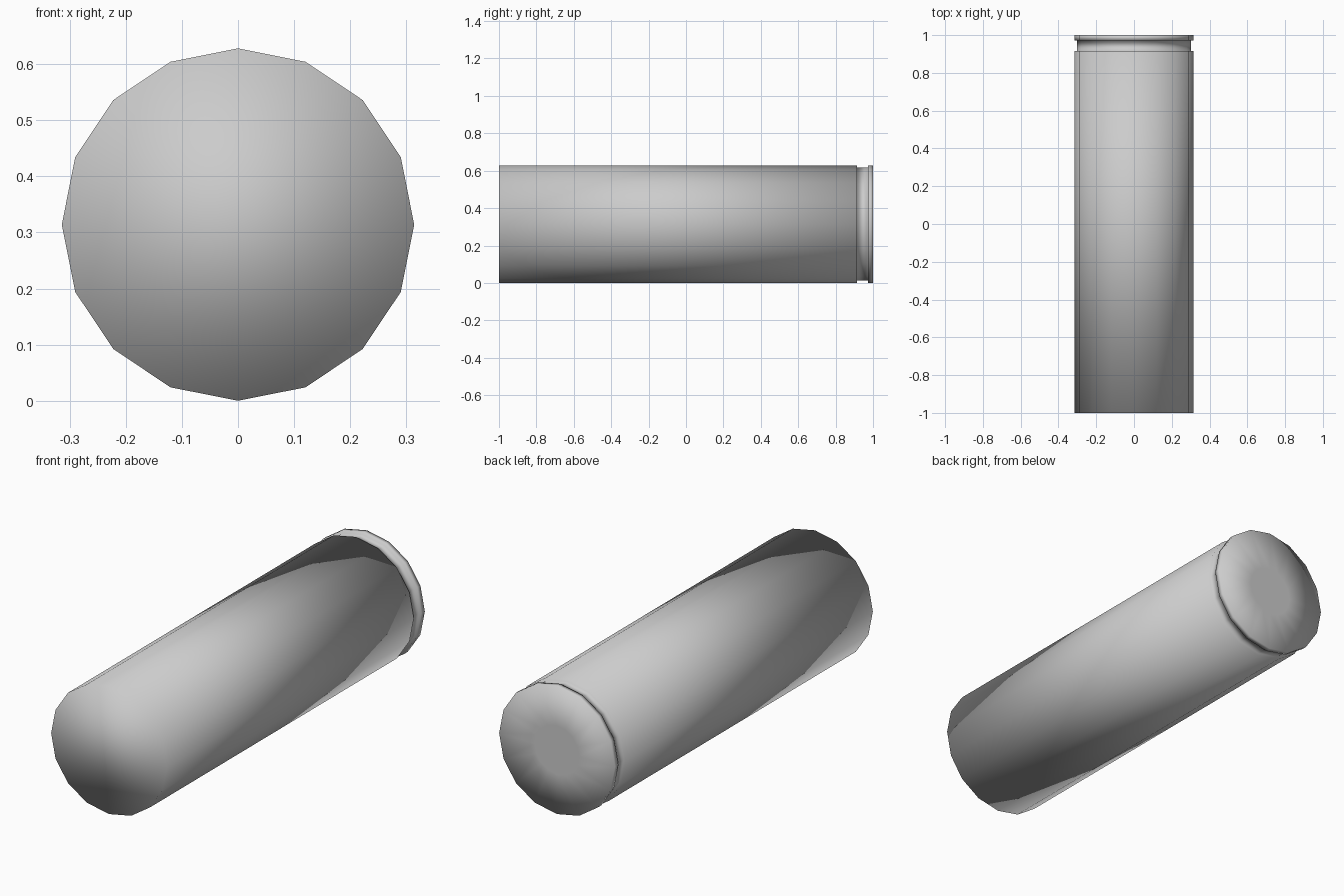
import bpy, bmesh
from math import sin, cos, pi

cube = bpy.data.objects.get("Cube")
if cube:
    bpy.data.objects.remove(cube, do_unlink=True)

SIDES = 16
RADIUS = 0.314

# Plain grey metal
metal = bpy.data.materials.new("plain_grey")
metal.use_nodes = True
grey = (0.6, 0.6, 0.6, 1)
metal.diffuse_color = grey
metal.node_tree.nodes["Principled BSDF"].inputs["Base Color"].default_value = grey


def lathe(name, profile):
    """Turn (y, radius) points round the long axis and close both ends."""
    bm = bmesh.new()
    rings = []
    for y, r in profile:
        angles = [2 * pi * i / SIDES for i in range(SIDES)]
        rings.append([bm.verts.new((r * cos(a), y, RADIUS + r * sin(a))) for a in angles])
    for a, b in zip(rings, rings[1:]):
        for i in range(SIDES):
            j = (i + 1) % SIDES
            bm.faces.new((a[i], a[j], b[j], b[i]))
    for ring in (rings[0], rings[-1]):
        bm.faces.new(ring)
    bmesh.ops.recalc_face_normals(bm, faces=bm.faces)
    for face in bm.faces:
        face.smooth = True
    mesh = bpy.data.meshes.new(name)
    bm.to_mesh(mesh)
    bm.free()
    mesh.materials.append(metal)
    obj = bpy.data.objects.new(name, mesh)
    bpy.context.collection.objects.link(obj)
    return obj


# Closed tube, extractor groove, rim and flat base
lathe("cartridge_case", [
    (-1.0, RADIUS),
    (0.915, RADIUS),
    (0.915, 0.302),
    (0.972, 0.302),
    (0.972, RADIUS),
    (1.0, RADIUS),
    (1.0, 0.12),
])
